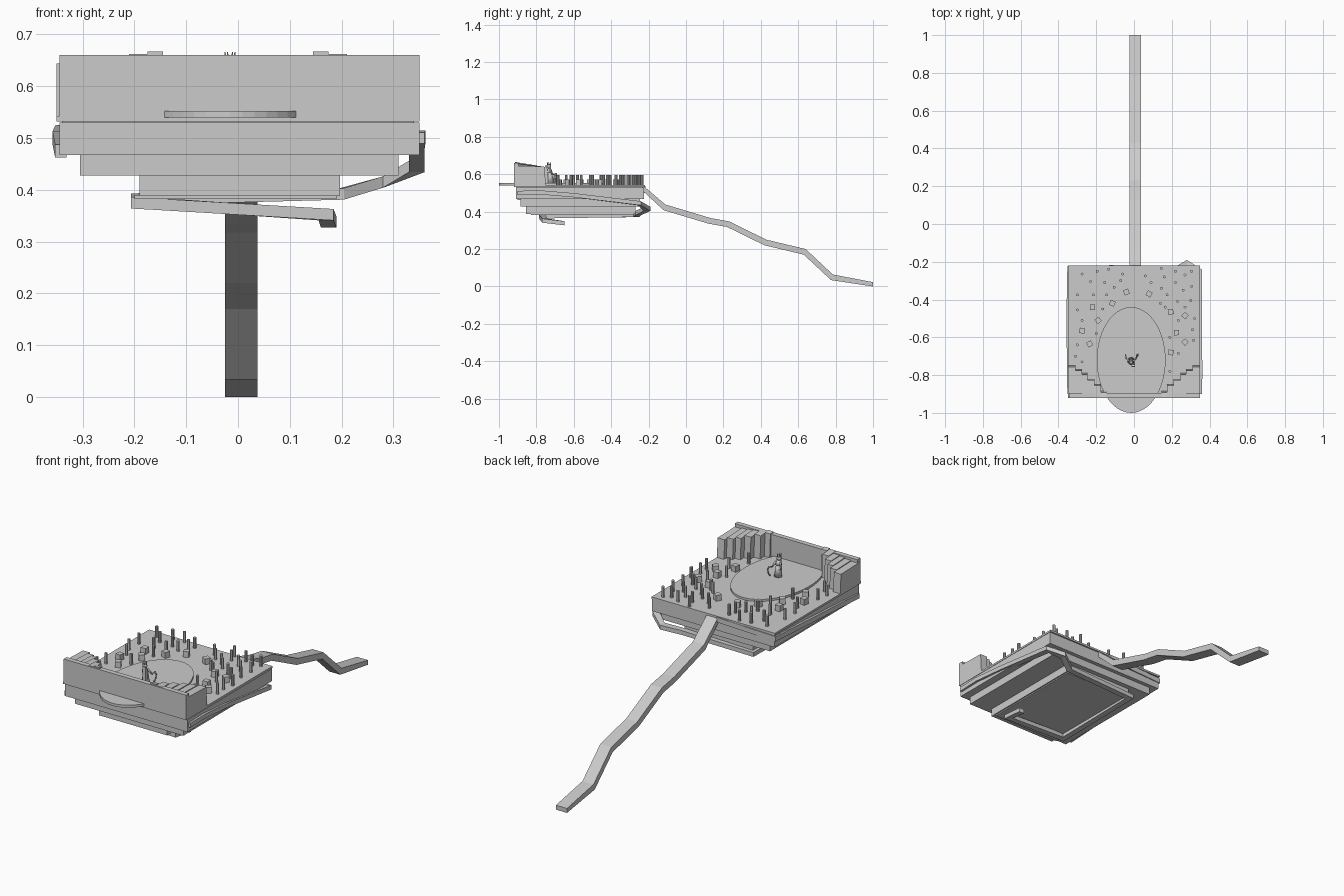
import bpy, bmesh, math
from mathutils import Vector, Matrix

if "Cube" in bpy.data.objects:
    bpy.data.objects.remove(bpy.data.objects["Cube"])


def finish(bm, name, smooth=False):
    bmesh.ops.recalc_face_normals(bm, faces=bm.faces)
    me = bpy.data.meshes.new(name)
    bm.to_mesh(me)
    bm.free()
    ob = bpy.data.objects.new(name, me)
    bpy.context.collection.objects.link(ob)
    if smooth:
        for p in me.polygons:
            p.use_smooth = True
    return ob


def add_box(bm, x0, x1, y0, y1, z0, z1, turn=0):
    c = Vector(((x0 + x1) / 2, (y0 + y1) / 2, (z0 + z1) / 2))
    m = (Matrix.Translation(c) @ Matrix.Rotation(turn, 4, 'Z')
         @ Matrix.Diagonal((x1 - x0, y1 - y0, z1 - z0, 1)))
    bmesh.ops.create_cube(bm, size=1, matrix=m)


def box(name, *a):
    bm = bmesh.new()
    add_box(bm, *a)
    return finish(bm, name)


def add_prism(bm, profile, x0, x1):
    """Extrude a closed y-z outline along x."""
    f = bm.faces.new([bm.verts.new((x0, y, z)) for y, z in profile])
    r = bmesh.ops.extrude_face_region(bm, geom=[f])
    bmesh.ops.translate(bm, vec=(x1 - x0, 0, 0),
                        verts=[v for v in r['geom'] if isinstance(v, bmesh.types.BMVert)])


def path_strip(name, pts, w, h):
    """Flat road following a path; centre line at mid-height."""
    bm = bmesh.new()
    pts = [Vector(p) for p in pts]
    rings = []
    for i, p in enumerate(pts):
        a = (p - pts[i - 1]).xy.normalized() if i else None
        b = (pts[i + 1] - p).xy.normalized() if i < len(pts) - 1 else None
        d = ((a or b) + (b or a)).normalized()
        k = 1 / max(0.6, d.dot(a or b))
        n = Vector((-d.y, d.x, 0)) * w / 2 * k
        u = Vector((0, 0, h / 2))
        rings.append([bm.verts.new(q) for q in (p - n - u, p + n - u, p + n + u, p - n + u)])
    for r, s in zip(rings, rings[1:]):
        for j in range(4):
            bm.faces.new((r[j], r[j - 1], s[j - 1], s[j]))
    bm.faces.new(rings[0])
    bm.faces.new(rings[-1])
    return finish(bm, name)


def add_cone(bm, p, q, r0, r1, n=8):
    p, q = Vector(p), Vector(q)
    d = q - p
    m = Matrix.Translation((p + q) / 2) @ d.to_track_quat('Z', 'Y').to_matrix().to_4x4()
    bmesh.ops.create_cone(bm, cap_ends=True, segments=n, radius1=r0, radius2=r1,
                          depth=d.length, matrix=m)


# Stepped platform
box("top_slab", -0.35, 0.35, -0.92, -0.22, 0.532, 0.542)
box("slab_joint", -0.34, 0.34, -0.905, -0.23, 0.525, 0.535)
box("upper_tier", -0.345, 0.35, -0.91, -0.225, 0.467, 0.53)
box("middle_tier", -0.305, 0.31, -0.885, -0.245, 0.428, 0.467)
box("lower_tier", -0.19, 0.197, -0.855, -0.27, 0.388, 0.428)
box("bottom_plate", -0.2, 0.19, -0.83, -0.28, 0.382, 0.39)

# Front wall with stepped wings in both corners
box("front_wall", -0.345, 0.35, -0.92, -0.895, 0.542, 0.66)
bm = bmesh.new()
steps = [(0.35, 0.31, -0.75), (0.31, 0.275, -0.77), (0.275, 0.245, -0.79),
         (0.245, 0.21, -0.82), (0.21, 0.175, -0.85), (0.175, 0.145, -0.885)]
for i, (xo, xi, yb) in enumerate(steps):
    for s in (-1, 1):
        top = 0.644 + 0.0045 * i
        add_prism(bm, [(-0.915, 0.542), (yb, 0.542), (yb - 0.006, top - 0.004),
                       (-0.915, top)], s * xo, s * xi)
finish(bm, "corner_wings")

# Oval stage reaching past the wall
bm = bmesh.new()
bmesh.ops.create_cone(bm, cap_ends=True, segments=48, radius1=1, radius2=1, depth=1,
                      matrix=Matrix.Translation((-0.015, -0.72, 0.546))
                      @ Matrix.Diagonal((0.182, 0.28, 0.013, 1)))
finish(bm, "oval_stage")

# Long folded ramp
line = [(-0.225, 0.535), (-0.11, 0.438), (0.13, 0.366), (0.23, 0.348),
        (0.43, 0.25), (0.64, 0.2), (0.785, 0.064), (1.0, 0.023)]
under = [(y - 0.01 if 0 < i < 7 else y, max(0, z - (0.03 if i < 7 else 0.023)))
         for i, (y, z) in enumerate(line)]
bm = bmesh.new()
add_prism(bm, line + under[::-1], -0.025, 0.038)
finish(bm, "ramp")

# Path winding down round the tiers
path_strip("upper_path", [(-0.02, -0.228, 0.525), (-0.342, -0.232, 0.512),
                          (-0.347, -0.5, 0.5), (-0.342, -0.9, 0.475)], 0.022, 0.025)
path_strip("lower_path", [(0.345, -0.9, 0.5), (0.347, -0.78, 0.503), (0.345, -0.6, 0.488),
                          (0.345, -0.25, 0.445), (0.28, -0.208, 0.415), (0.2, -0.255, 0.392),
                          (-0.192, -0.265, 0.382), (-0.192, -0.77, 0.375),
                          (0.17, -0.755, 0.352), (0.175, -0.65, 0.338)], 0.03, 0.022)

# Square blocks on the deck
blocks = [(-.22, -.44), (-.19, -.51), (-.275, -.565), (-.235, -.635), (-.115, -.42), (-.04, -.36),
          (.08, -.37), (.195, -.465), (.27, -.485), (.225, -.575), (.27, -.625), (.195, -.68)]
bm = bmesh.new()
for i, (x, y) in enumerate(blocks):
    add_box(bm, x - .014, x + .014, y - .014, y + .014, .54, .572, i * 0.7)
finish(bm, "deck_blocks")

# Thin posts on the deck
posts = [(-.275, -.265), (-.195, -.25), (-.135, -.24), (-.06, -.265), (-.23, -.305),
         (-.155, -.31), (-.105, -.335), (-.215, -.375), (-.3, -.375), (-.145, -.375),
         (-.07, -.3), (-.3, -.455), (-.275, -.51), (-.2, -.58), (-.165, -.45),
         (-.3, -.64), (-.31, -.7), (-.275, -.73), (.06, -.275), (.09, -.31),
         (.145, -.235), (.16, -.28), (.22, -.25), (.22, -.31), (.305, -.25),
         (.27, -.27), (.305, -.33), (.26, -.35), (.145, -.34), (.175, -.375),
         (.23, -.41), (.3, -.405), (.14, -.42), (.165, -.44), (.27, -.44),
         (.32, -.5), (.235, -.51), (.31, -.56), (.19, -.6), (.235, -.685),
         (.315, -.615), (.19, -.78)]
bm = bmesh.new()
for x, y in posts:
    add_cone(bm, (x, y, .54), (x, y, .597), .0075, .0075, 8)
finish(bm, "deck_posts")

# Small robed, crowned figure with a curled tail piece and a staff
cx, cy = -0.015, -0.725
bm = bmesh.new()
add_cone(bm, (cx, cy, .552), (cx, cy - .005, .615), .02, .012, 10)
add_cone(bm, (cx, cy - .005, .61), (cx, cy - .006, .632), .017, .009, 10)
bmesh.ops.create_uvsphere(bm, u_segments=10, v_segments=8, radius=.012,
                          matrix=Matrix.Translation((cx, cy - .008, .643)))
for s in (-1, 1):
    add_cone(bm, (cx + s * .013, cy, .625), (cx + s * .026, cy + .012, .598), .005, .004, 6)
    add_cone(bm, (cx + s * .026, cy + .012, .598), (cx + s * .03, cy + .035, .605), .004, .003, 6)
for i in range(6):
    a = i * math.pi / 3
    x, y = cx + .009 * math.cos(a), cy - .008 + .009 * math.sin(a)
    add_cone(bm, (x, y, .65), (x * 1.05, y, .666), .003, .001, 5)
finish(bm, "figure", True)
cape = [(cy - .03, .648), (cy - .02, .645), (cy - .012, .61), (cy - .014, .552), (cy - .032, .552)]
bm = bmesh.new()
add_prism(bm, cape, cx + .002, cx + .02)
finish(bm, "cape")
tail = [(cx + .03, cy + .03, .605), (cx + .036, cy + .035, .59),
        (cx + .034, cy + .03, .57), (cx + .03, cy + .022, .556)]
bm = bmesh.new()
for p, q in zip(tail, tail[1:]):
    add_cone(bm, p, q, .004, .0035, 6)
finish(bm, "curled_piece", True)
